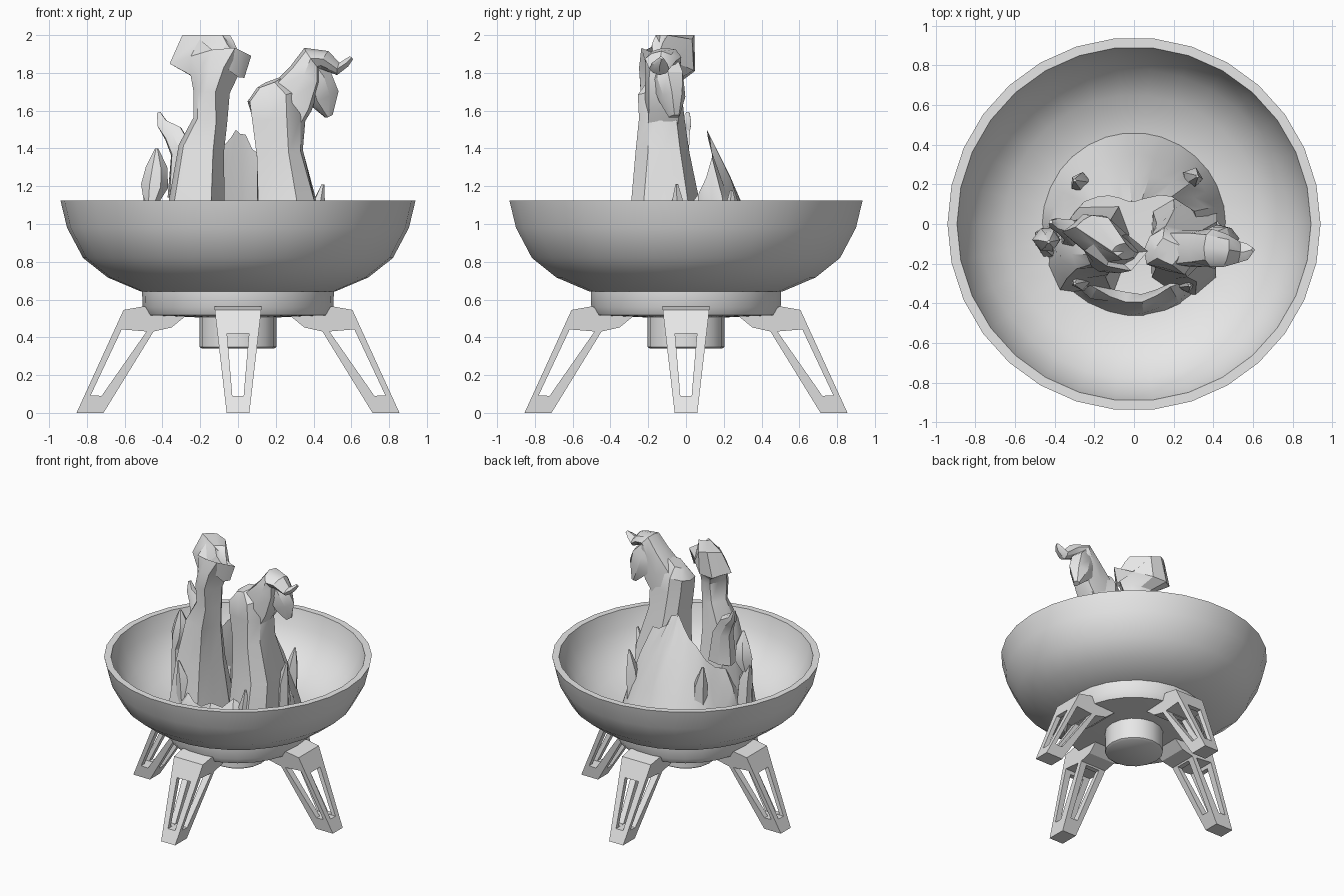
import bpy, bmesh, math, random
from mathutils import Vector

if "Cube" in bpy.data.objects:
    bpy.data.objects.remove(bpy.data.objects["Cube"])

random.seed(4)
grey = bpy.data.materials.new("warm_grey")
grey.diffuse_color = (0.8, 0.8, 0.8, 1)
grey.use_nodes = True
grey.node_tree.nodes["Principled BSDF"].inputs["Base Color"].default_value = grey.diffuse_color


def finish(name, bm, angle=30):
    bmesh.ops.recalc_face_normals(bm, faces=bm.faces)
    me = bpy.data.meshes.new(name)
    bm.to_mesh(me)
    bm.free()
    me.materials.append(grey)
    ob = bpy.data.objects.new(name, me)
    bpy.context.collection.objects.link(ob)
    bpy.ops.object.select_all(action='DESELECT')
    ob.select_set(True)
    bpy.context.view_layer.objects.active = ob
    if angle:
        bpy.ops.object.shade_smooth_by_angle(angle=math.radians(angle))
    return ob


def bridge(bm, rings):
    for r0, r1 in zip(rings, rings[1:]):
        n = len(r0)
        for i in range(n):
            bm.faces.new((r0[i], r0[(i + 1) % n], r1[(i + 1) % n], r1[i]))


def turned(name, profile, sides):
    """Closed lathe shape; the first and last rings are capped."""
    bm = bmesh.new()
    rings = []
    for r, z in profile:
        rings.append([bm.verts.new((r * math.cos(2 * math.pi * i / sides),
                                    r * math.sin(2 * math.pi * i / sides), z))
                      for i in range(sides)])
    bridge(bm, rings)
    bm.faces.new(rings[0])
    bm.faces.new(rings[-1])
    return finish(name, bm, 35)


def tongue(name, stations, sides=10, flute=0.14):
    """Flame lofted along a path of (x, y, z, half width, half depth, turn)."""
    bm = bmesh.new()
    pts = [Vector(s[:3]) for s in stations]
    rings = []
    ph = random.uniform(0, 6)
    for k, (x, y, z, a, b, ang) in enumerate(stations):
        t = (pts[min(k + 1, len(pts) - 1)] - pts[max(k - 1, 0)]).normalized()
        ang = math.radians(ang)
        v = t.cross(Vector((math.cos(ang), math.sin(ang), 0))).normalized()
        u = v.cross(t)
        ring = []
        for i in range(sides):
            th = 2 * math.pi * i / sides
            f = 1 + flute * math.cos(4 * th + ph + k * 0.3) + random.uniform(-.08, .08)
            p = pts[k] + u * (a * f * math.cos(th)) + v * (b * f * math.sin(th))
            p.z = min(p.z, 2.0)
            ring.append(bm.verts.new(p))
        rings.append(ring)
    bridge(bm, rings)
    for ring in (rings[0], rings[-1]):
        c = bm.verts.new(sum((w.co for w in ring), Vector()) / sides)
        for i in range(sides):
            bm.faces.new((c, ring[i], ring[(i + 1) % sides]))
    return finish(name, bm)


# Bowl, base ring and burner hub
turned("bowl", [(.30, .62), (.515, .643), (.69, .717), (.82, .82), (.905, .98), (.94, 1.125),
                (.892, 1.125), (.86, 1.0), (.78, .87), (.65, .765), (.45, .70), (.2, .69)], 30)
turned("base_ring", [(.2, .505), (.48, .517), (.505, .56), (.508, .65), (.3, .66)], 26)
turned("burner_hub", [(.19, .34), (.205, .35), (.205, .53)], 16)


# Legs: tapered arm with windows cut through both directions
def prism(name, outline, w_of):
    """Side outline of (radius, z) points, width given by height."""
    bm = bmesh.new()
    rings = [[bm.verts.new((r, s * w_of(z), z)) for r, z in outline] for s in (-1, 1)]
    bridge(bm, rings)
    bm.faces.new(rings[0])
    bm.faces.new(rings[1])
    return finish(name, bm, 0)


side_cut = prism("side_window_cutter",
                 [(.616, .442), (.484, .431), (.722, .09), (.78, .093)], lambda z: .3)
front_cut = prism("front_window_cutter",
                  [(.36, .42), (.9, .42), (1.0, .09), (.5, .09)],
                  lambda z: .03 + .028 * (z - .09) / .33)
leg = prism("leg", [(.855, 0), (.606, .545), (.505, .563), (.278, .545), (.278, .512),
                    (.352, .452), (.447, .431), (.712, 0)],
            lambda z: .06 + .065 * z / .56)
for cutter in (side_cut, front_cut):
    mod = leg.modifiers.new("window", 'BOOLEAN')
    mod.operation = 'DIFFERENCE'
    mod.solver = 'EXACT'
    mod.object = cutter
    bpy.ops.object.select_all(action='DESELECT')
    leg.select_set(True)
    bpy.context.view_layer.objects.active = leg
    bpy.ops.object.modifier_apply(modifier=mod.name)
for cutter in (side_cut, front_cut):
    bpy.data.objects.remove(cutter)
for i in range(1, 4):
    copy = leg.copy()
    copy.name = "leg_%d" % (i + 1)
    copy.rotation_euler.z = i * math.pi / 2
    bpy.context.collection.objects.link(copy)


# Hollow flame skirt: tall at the back, low and ragged at the front
bm = bmesh.new()
N = 30
rings = [[] for _ in range(6)]
for i in range(N):
    th = 2 * math.pi * i / N
    s = (1 + math.sin(th)) / 2
    top = .92 + .58 * s ** 1.7 + random.uniform(-.05, .05)
    r_top = .40 - .27 * s ** 2.5
    for k, (f, inset) in enumerate([(0, 0), (.35, 0), (.7, 0), (1, .02), (.6, .07), (0, .1)]):
        r = .465 + (r_top - .465) * f - inset
        r *= 1 + (random.uniform(-.04, .04) if f else 0)
        rings[k].append(bm.verts.new((r * math.cos(th), r * math.sin(th), .69 + (top - .69) * f)))
bridge(bm, rings)
bridge(bm, [rings[-1], rings[0]])
finish("flame_skirt", bm)

# Tall left flame with a slanted crest
tongue("left_flame", [
    (-.23, -.13, .69, .20, .24, -20), (-.23, -.13, 1.1, .15, .16, -20),
    (-.20, -.13, 1.4, .12, .12, -25), (-.15, -.14, 1.55, .08, .09, -30),
    (-.14, -.15, 1.7, .08, .10, -35), (-.13, -.14, 1.79, .12, .10, -35),
    (-.14, -.09, 1.87, .23, .11, -35), (-.13, -.08, 1.93, .24, .08, -35),
    (-.05, -.14, 1.985, .11, .04, -35)])

# Right flame: broad body, arched crest with a tip, hanging lobe
tongue("right_flame", [
    (.25, -.10, .69, .18, .26, 0), (.26, -.11, 1.1, .17, .18, 0),
    (.22, -.12, 1.38, .14, .14, 0), (.21, -.13, 1.56, .15, .12, 0),
    (.20, -.13, 1.68, .15, .11, 0), (.17, -.14, 1.75, .07, .06, 0)])
tongue("right_crest", [
    (.20, -.12, 1.52, .10, .13, 90), (.28, -.12, 1.66, .10, .14, 90),
    (.35, -.12, 1.79, .10, .10, 90), (.39, -.12, 1.88, .09, .07, 90),
    (.46, -.13, 1.87, .08, .05, 90), (.53, -.14, 1.82, .05, .03, 90),
    (.57, -.14, 1.85, .04, .02, 90), (.60, -.13, 1.88, .01, .01, 90)], 8)
tongue("right_lobe", [
    (.36, -.10, 1.86, .05, .06, 0), (.41, -.09, 1.77, .09, .09, 0),
    (.44, -.07, 1.67, .09, .07, 0), (.48, -.06, 1.57, .02, .03, 0)], 7)

# Small side curls and loose licks
tongue("left_curl", [
    (-.27, -.06, 1.15, .10, .09, 0), (-.29, -.05, 1.38, .07, .07, 0),
    (-.34, -.02, 1.48, .06, .04, 0), (-.40, 0, 1.53, .03, .03, 0),
    (-.42, .01, 1.59, .01, .01, 0)], 7)
tongue("left_lick", [
    (-.43, -.10, .72, .06, .08, 0), (-.46, -.09, 1.1, .03, .05, 0),
    (-.44, -.08, 1.2, .065, .07, 0), (-.43, -.08, 1.3, .05, .05, 0),
    (-.43, -.09, 1.40, .008, .008, 0)], 6)
for name, x, y, top in [("left_spike", -.49, -.08, 1.19), ("right_spike", .45, -.05, 1.21),
                        ("front_left_spike", -.30, -.30, 1.12), ("front_right_spike", .28, -.31, 1.05),
                        ("back_left_spike", -.30, .22, 1.20), ("back_right_spike", .32, .24, 1.18)]:
    tongue(name, [(x * .88, y * .9, .72, .06, .06, 0), (x * .92, y * .95, top - .15, .05, .05, 0),
                  (x, y, top, .008, .008, 0)], 5)
